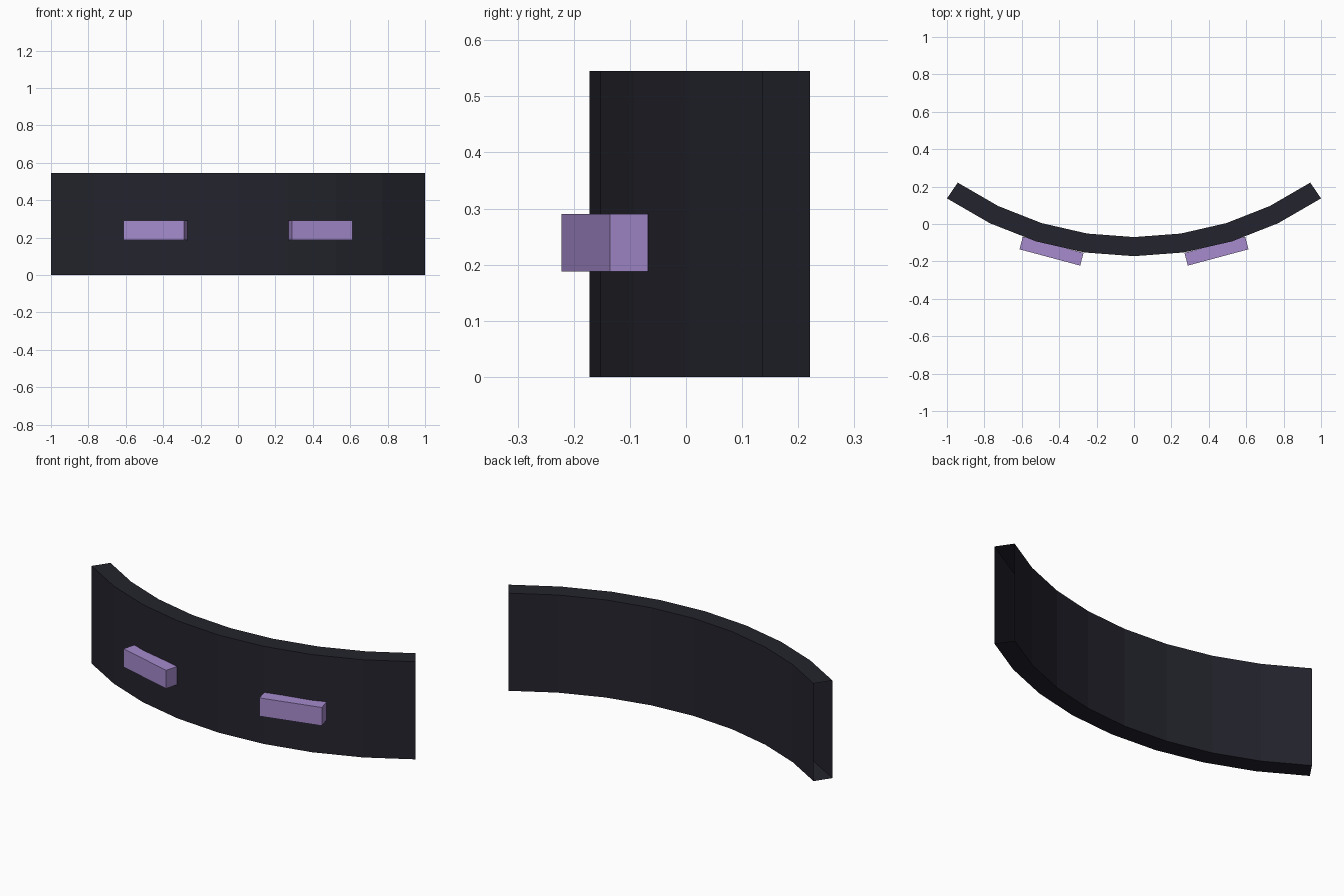
import bpy, bmesh, math

if "Cube" in bpy.data.objects:
    bpy.data.objects.remove(bpy.data.objects["Cube"])


def material(name, rgb):
    m = bpy.data.materials.new(name)
    m.diffuse_color = (*rgb, 1)
    m.use_nodes = True
    m.node_tree.nodes["Principled BSDF"].inputs["Base Color"].default_value = m.diffuse_color
    return m


dark = material("charcoal", (0.017, 0.017, 0.026))
purple = material("lavender", (0.38, 0.26, 0.61))


def add_object(name, bm, mat):
    bmesh.ops.recalc_face_normals(bm, faces=bm.faces)
    mesh = bpy.data.meshes.new(name)
    bm.to_mesh(mesh)
    bm.free()
    mesh.materials.append(mat)
    ob = bpy.data.objects.new(name, mesh)
    bpy.context.collection.objects.link(ob)
    return ob


# Curved panel: rectangular section swept along an arc, with open ends
HEIGHT, CENTRE_Y, OUTER, INNER = 0.545, 1.601, 1.773, 1.671
HALF_ANGLE, SEGMENTS = math.asin(1 / OUTER), 8
bm = bmesh.new()
rings = []
for i in range(SEGMENTS + 1):
    a = HALF_ANGLE * (2 * i / SEGMENTS - 1)
    rings.append([bm.verts.new((r * math.sin(a), CENTRE_Y - r * math.cos(a), z))
                  for r, z in ((OUTER, 0), (OUTER, HEIGHT), (INNER, HEIGHT), (INNER, 0))])
for p, q in zip(rings, rings[1:]):
    for j in range(4):
        k = (j + 1) % 4
        bm.faces.new((p[j], q[j], q[k], p[k]))
add_object("curved_panel", bm, dark)

# Two blocks mounted on the front, angled to follow the curve
for side, label in ((-1, "left"), (1, "right")):
    bm = bmesh.new()
    bmesh.ops.create_cube(bm, size=1)
    bmesh.ops.scale(bm, vec=(0.336, 0.07, 0.102), verts=bm.verts)
    block = add_object(label + "_block", bm, purple)
    block.location = (side * 0.441, -0.145, 0.239)
    block.rotation_euler.z = side * math.radians(15)
